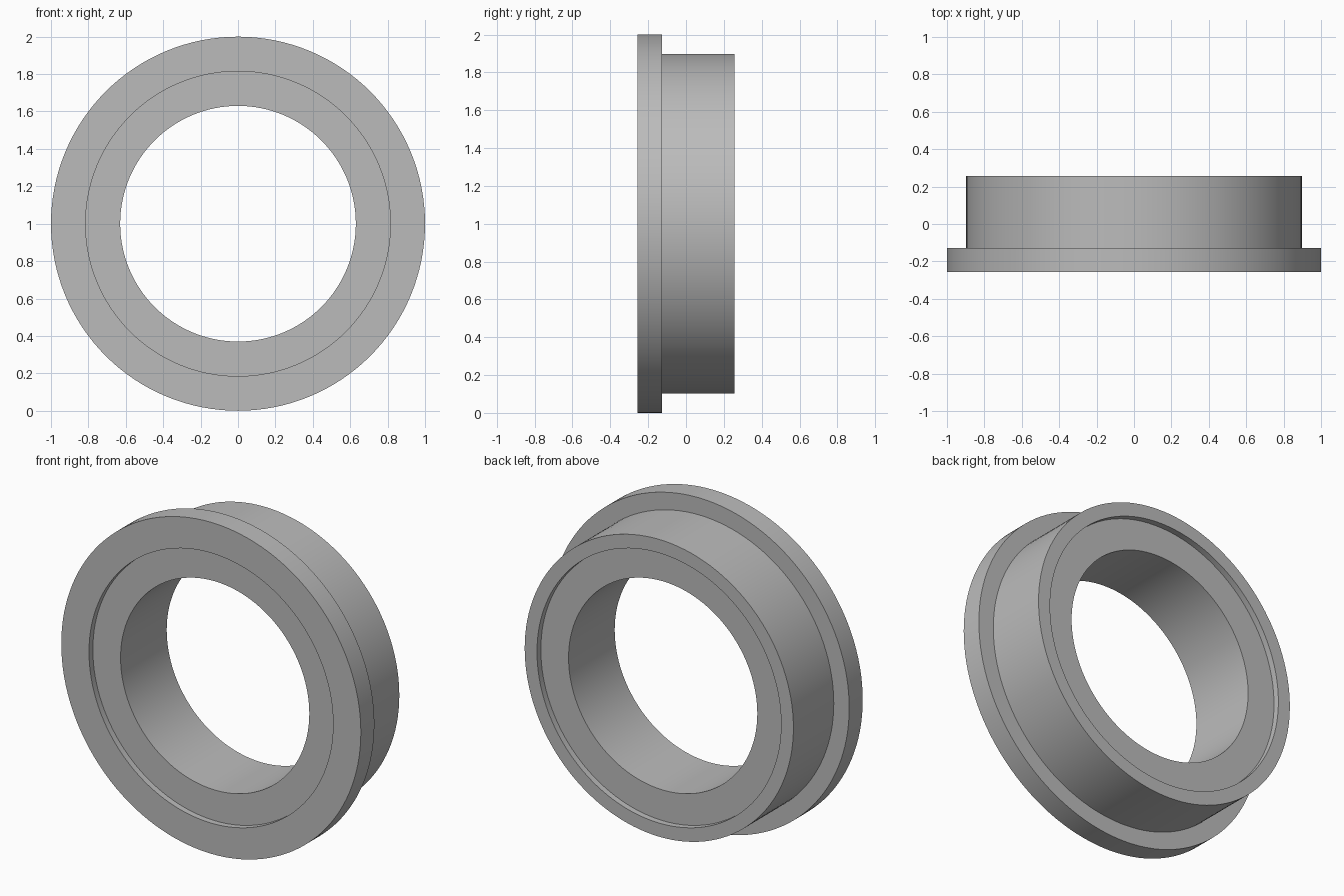
import bpy, bmesh, math
from mathutils import Matrix, Vector

cube = bpy.data.objects.get("Cube")
if cube:
    bpy.data.objects.remove(cube, do_unlink=True)

# Plain grey material
grey = bpy.data.materials.new("steel_grey")
grey.use_nodes = True
color = (0.5, 0.5, 0.5, 1)
grey.diffuse_color = color
grey.node_tree.nodes["Principled BSDF"].inputs["Base Color"].default_value = color

# Main dimensions
FLANGE, BODY, RECESS, BORE = 1.0, 0.897, 0.815, 0.63
HALF, FLANGE_BACK, DEPTH = 0.257, -0.128, 0.037
SEGMENTS = 128


def revolve(name, profile):
    """Spin a closed (radius, y) profile around the y axis, at bore height."""
    bm = bmesh.new()
    verts = [bm.verts.new((0, y, r)) for r, y in profile]
    edges = [bm.edges.new((verts[i - 1], verts[i])) for i in range(len(verts))]
    bmesh.ops.spin(bm, geom=verts + edges, cent=(0, 0, 0), axis=(0, 1, 0),
                   angle=math.tau, steps=SEGMENTS, use_merge=True)
    bmesh.ops.remove_doubles(bm, verts=bm.verts, dist=1e-5)
    bmesh.ops.recalc_face_normals(bm, faces=bm.faces)
    bmesh.ops.transform(bm, matrix=Matrix.Translation(Vector((0, 0, FLANGE))), verts=bm.verts)
    mesh = bpy.data.meshes.new(name)
    bm.to_mesh(mesh)
    bm.free()
    mesh.materials.append(grey)
    obj = bpy.data.objects.new(name, mesh)
    bpy.context.collection.objects.link(obj)
    bpy.ops.object.select_all(action="DESELECT")
    obj.select_set(True)
    bpy.context.view_layer.objects.active = obj
    bpy.ops.object.shade_smooth_by_angle(angle=math.radians(30))
    return obj


# Flanged ring with a shallow recess around the bore on both sides
revolve("flanged_ring", [
    (BORE, -HALF + DEPTH), (RECESS, -HALF + DEPTH), (RECESS, -HALF),
    (FLANGE, -HALF), (FLANGE, FLANGE_BACK),
    (BODY, FLANGE_BACK), (BODY, HALF),
    (RECESS, HALF), (RECESS, HALF - DEPTH), (BORE, HALF - DEPTH),
])
